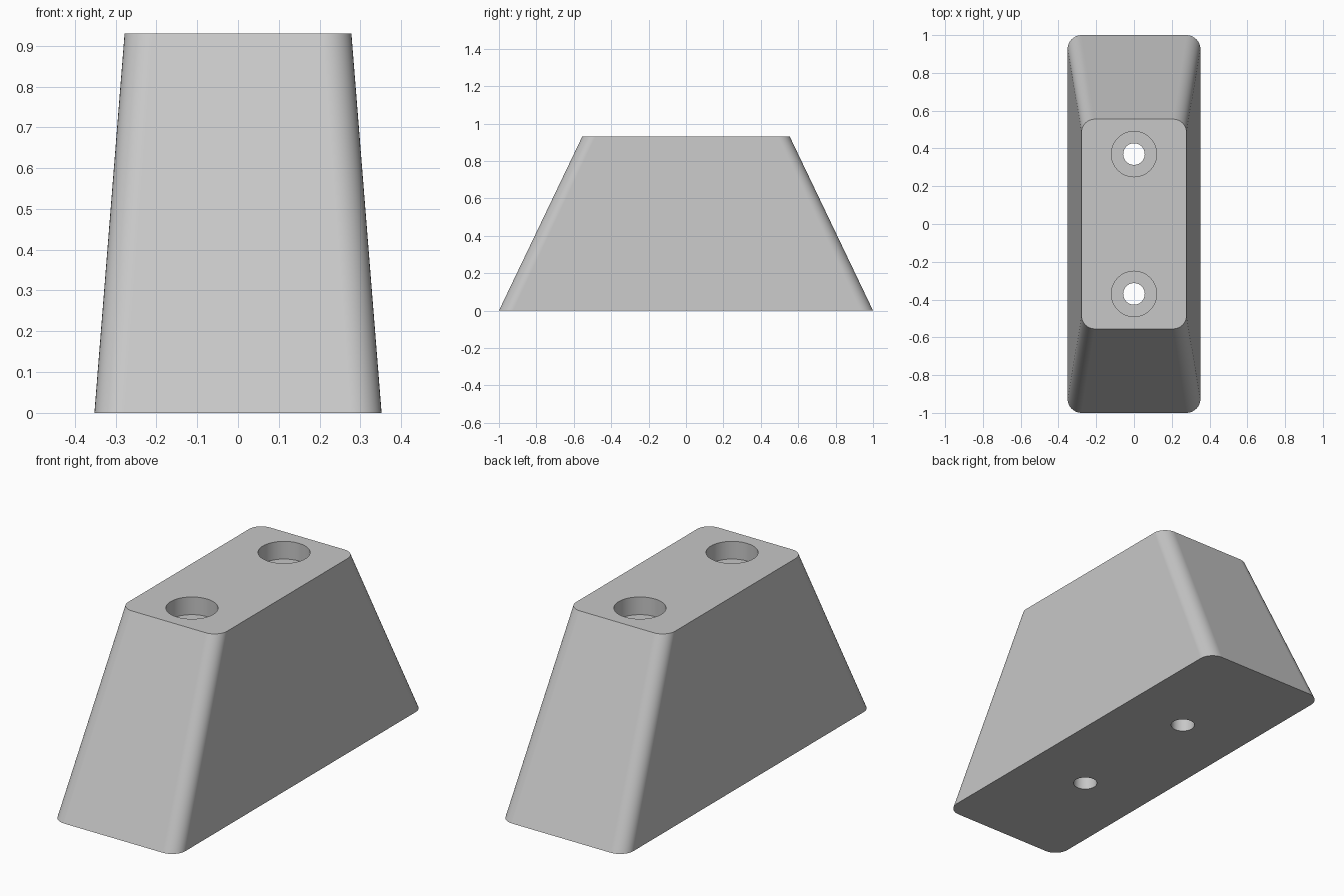
import bpy, bmesh, math

if "Cube" in bpy.data.objects:
    bpy.data.objects.remove(bpy.data.objects["Cube"])

HEIGHT = 0.93


def rounded_rect(hx, hy, r, z, seg=10):
    """Outline of a rounded rectangle at height z."""
    pts = []
    for i, (sx, sy) in enumerate([(1, 1), (-1, 1), (-1, -1), (1, -1)]):
        for k in range(seg + 1):
            a = math.pi / 2 * (i + k / seg)
            pts.append((sx * (hx - r) + r * math.cos(a),
                        sy * (hy - r) + r * math.sin(a), z))
    return pts


def circle(r, y, z, n=64):
    return [(r * math.cos(2 * math.pi * k / n),
             y + r * math.sin(2 * math.pi * k / n), z) for k in range(n)]


def loft(name, outlines):
    """Solid through a stack of outlines, bottom to top, capped at both ends."""
    bm = bmesh.new()
    rings = [[bm.verts.new(p) for p in o] for o in outlines]
    n = len(rings[0])
    for a, b in zip(rings, rings[1:]):
        for k in range(n):
            j = (k + 1) % n
            bm.faces.new((a[k], a[j], b[j], b[k]))
    bm.faces.new(rings[0][::-1])
    bm.faces.new(rings[-1])
    bmesh.ops.recalc_face_normals(bm, faces=bm.faces)
    mesh = bpy.data.meshes.new(name)
    bm.to_mesh(mesh)
    bm.free()
    obj = bpy.data.objects.new(name, mesh)
    bpy.context.collection.objects.link(obj)
    return obj


# Tapered block
foot = loft("tapered_foot", [rounded_rect(0.352, 1.0, 0.075, 0),
                             rounded_rect(0.278, 0.555, 0.07, HEIGHT)])
grey = bpy.data.materials.new("light grey")
grey.diffuse_color = (0.57, 0.57, 0.57, 1)
grey.use_nodes = True
grey.node_tree.nodes["Principled BSDF"].inputs["Base Color"].default_value = grey.diffuse_color
foot.data.materials.append(grey)

bpy.context.view_layer.objects.active = foot
foot.select_set(True)

# Two counterbored screw holes
FLOOR = HEIGHT - 0.09
for y in (-0.37, 0.37):
    cutter = loft("screw_hole_cutter", [circle(0.057, y, -0.1), circle(0.057, y, FLOOR),
                                        circle(0.12, y, FLOOR), circle(0.12, y, HEIGHT + 0.1)])
    cutter.hide_render = True
    mod = foot.modifiers.new("screw_hole", 'BOOLEAN')
    mod.operation = 'DIFFERENCE'
    mod.solver = 'EXACT'
    mod.object = cutter
    bpy.ops.object.modifier_apply(modifier=mod.name)
    bpy.data.objects.remove(cutter)

# Smooth corners and bores, crisp rims
bpy.ops.object.shade_smooth_by_angle(angle=math.radians(30))
weighted = foot.modifiers.new("flat_sides", 'WEIGHTED_NORMAL')
weighted.keep_sharp = True
